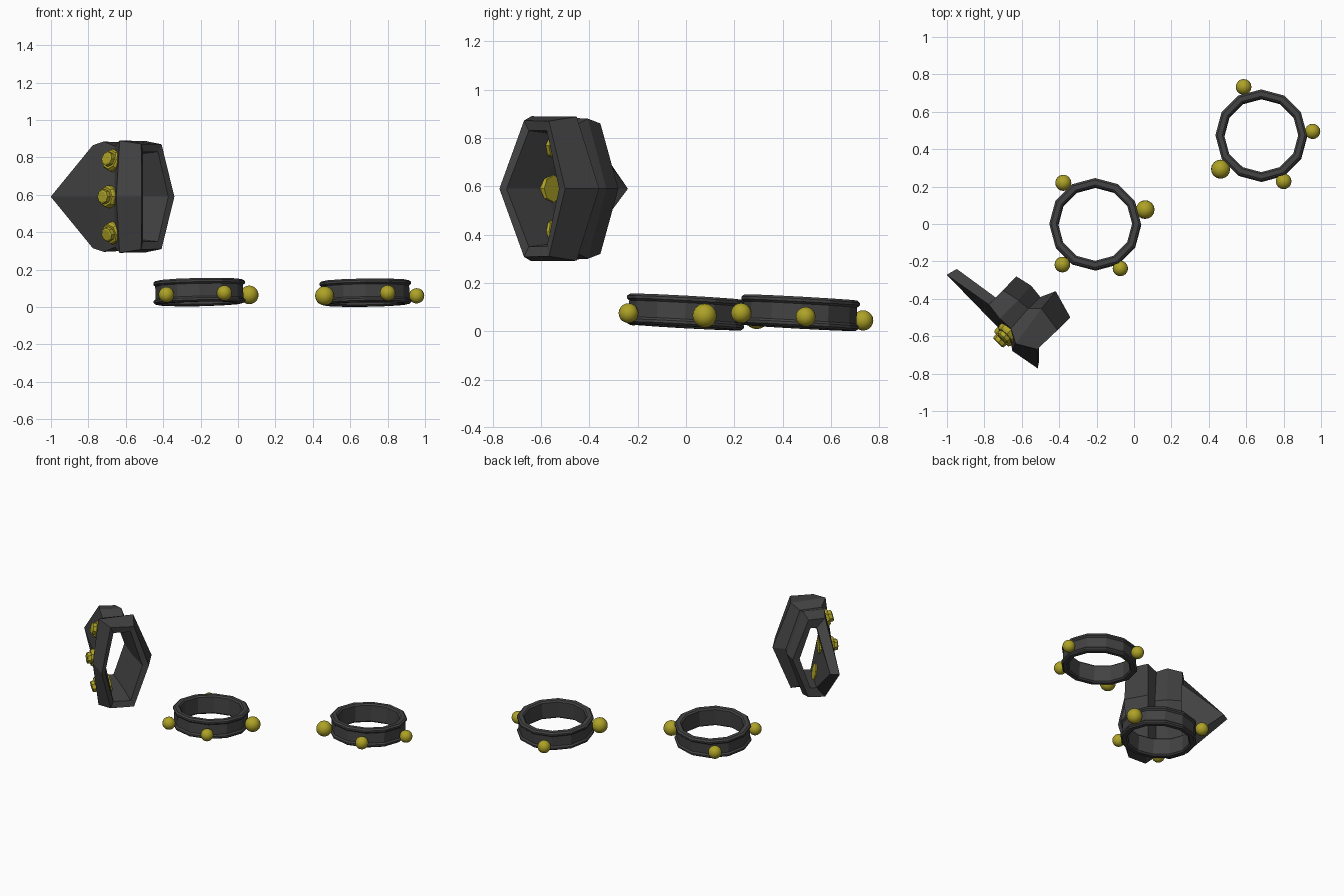
import bpy, bmesh
from math import cos, sin, pi
from mathutils import Matrix, Vector

default_cube = bpy.data.objects.get("Cube")
if default_cube:
    bpy.data.objects.remove(default_cube)


def make_material(name, colour):
    material = bpy.data.materials.new(name)
    material.use_nodes = True
    material.diffuse_color = colour
    material.node_tree.nodes["Principled BSDF"].inputs["Base Color"].default_value = colour
    return material


dark_metal = make_material("dark metal", (.055, .055, .056, 1))
gold = make_material("gold", (.42, .36, .02, 1))


def add_object(name, bm, material, matrix=None):
    bmesh.ops.recalc_face_normals(bm, faces=bm.faces)
    mesh = bpy.data.meshes.new(name)
    bm.to_mesh(mesh)
    bm.free()
    mesh.materials.append(material)
    obj = bpy.data.objects.new(name, mesh)
    bpy.context.collection.objects.link(obj)
    if matrix:
        obj.matrix_world = matrix
    return obj


def loft(loops, closed=True):
    """Skin a list of equally sized point loops, joining last to first if closed,
    otherwise capping both ends."""
    bm = bmesh.new()
    rows = [[bm.verts.new(p) for p in loop] for loop in loops]
    count = len(rows[0])
    pairs = list(zip(rows, rows[1:]))
    if closed:
        pairs.append((rows[-1], rows[0]))
    else:
        bm.faces.new(rows[0])
        bm.faces.new(rows[-1])
    for a, b in pairs:
        for i in range(count):
            j = (i + 1) % count
            bm.faces.new((a[i], a[j], b[j], b[i]))
    return bm


def revolve(profile, sides, closed=True):
    """Turn (radius, height) points about the z axis."""
    angles = [2 * pi * i / sides for i in range(sides)]
    return loft([[(r * cos(a), r * sin(a), z) for a in angles] for r, z in profile], closed)


def smooth_shade(obj):
    bpy.ops.object.select_all(action="DESELECT")
    obj.select_set(True)
    bpy.context.view_layer.objects.active = obj
    bpy.ops.object.shade_smooth_by_angle(angle=pi / 4)


# Bracelets: twelve-sided bands with raised lips
half_band = [(.198, .054), (.208, .063), (.234, .063), (.245, .054), (.245, .043), (.235, .034)]
band_profile = half_band + [(r, -z) for r, z in reversed(half_band)]


def bracelet(name, centre, slope_x, slope_y, balls):
    tilt = Matrix.Rotation(slope_y, 4, "X") @ Matrix.Rotation(-slope_x, 4, "Y")
    add_object(name + "_band", revolve(band_profile, 12), dark_metal,
               Matrix.Translation(centre) @ tilt)
    for number, (x, y, z, radius) in enumerate(balls, 1):
        bm = bmesh.new()
        bmesh.ops.create_uvsphere(bm, u_segments=16, v_segments=10, radius=radius)
        smooth_shade(add_object(f"{name}_ball_{number}", bm, gold,
                                Matrix.Translation((x, y, z))))


bracelet("right_bracelet", (-.207, -.002, .08), .02, -.055,
         [(-.378, .22, .068, .043), (.06, .077, .065, .05),
          (-.073, -.238, .075, .041), (-.383, -.217, .066, .042)])
bracelet("left_bracelet", (.681, .472, .077), .015, -.055,
         [(.586, .733, .045, .042), (.955, .495, .06, .041),
          (.463, .293, .06, .051), (.8, .228, .075, .042)])

# Collar frame: local x is sideways, y is forward, z is up out of the neck opening
across, forward, upward = Vector((0, 0, 1)), Vector((-1, -1, 0)), Vector((1, -1, 0))
collar_frame = Matrix((across, forward.normalized(), upward.normalized())).transposed().to_4x4()
collar_frame.translation = (0, 0, .59)


def collar_loop(front, front_side, back_side, back):
    """Six-point loop; centre points are (forward, up), side points (across, forward, up)."""
    (ff, fu), (bf, bu) = front, back
    mirror = [(-x, y, z) for x, y, z in (back_side, front_side)]
    return [(0, ff, fu), front_side, back_side, (0, bf, bu)] + mirror


collar = loft([
    # pointed lower edge, inside then outside
    collar_loop((.84, -.5), (.21, .80, -.24), (.21, .76, -.24), (.69, -.24)),
    collar_loop((.9, -.516), (.275, .853, -.245), (.27, .746, -.245), (.643, -.247)),
    # sleeve under the flared rim
    collar_loop((.905, -.145), (.295, .865, -.15), (.29, .725, -.15), (.622, -.156)),
    collar_loop((.905, -.03), (.27, .86, -.07), (.265, .72, -.08), (.63, -.078)),
    # flared ridge and upper opening
    collar_loop((.94, .02), (.3, .90, .005), (.298, .67, -.03), (.55, -.042)),
    collar_loop((.91, .182), (.282, .84, .108), (.28, .69, .112), (.594, .113)),
    collar_loop((.885, .165), (.24, .82, .10), (.24, .71, .105), (.635, .108)),
    # inner waist
    collar_loop((.855, -.05), (.225, .81, -.06), (.225, .73, -.06), (.67, -.06)),
])
add_object("collar", collar, dark_metal, collar_frame)

# Stepped studs pushed through the front of the collar
stud_profile = [(.055, -.065), (.06, -.055), (.06, .022), (.052, .034),
                (.04, .034), (.038, .055), (.03, .06)]
for name, side in (("upper_stud", 1), ("middle_stud", 0), ("lower_stud", -1)):
    turn = Matrix.Rotation(-side * .22, 4, "Z") @ Matrix.Rotation(-pi / 2, 4, "X")
    place = Matrix.Translation((side * .192, .905 - .03 * abs(side), -.065))
    add_object(name, revolve(stud_profile, 8, closed=False), gold, collar_frame @ place @ turn)
